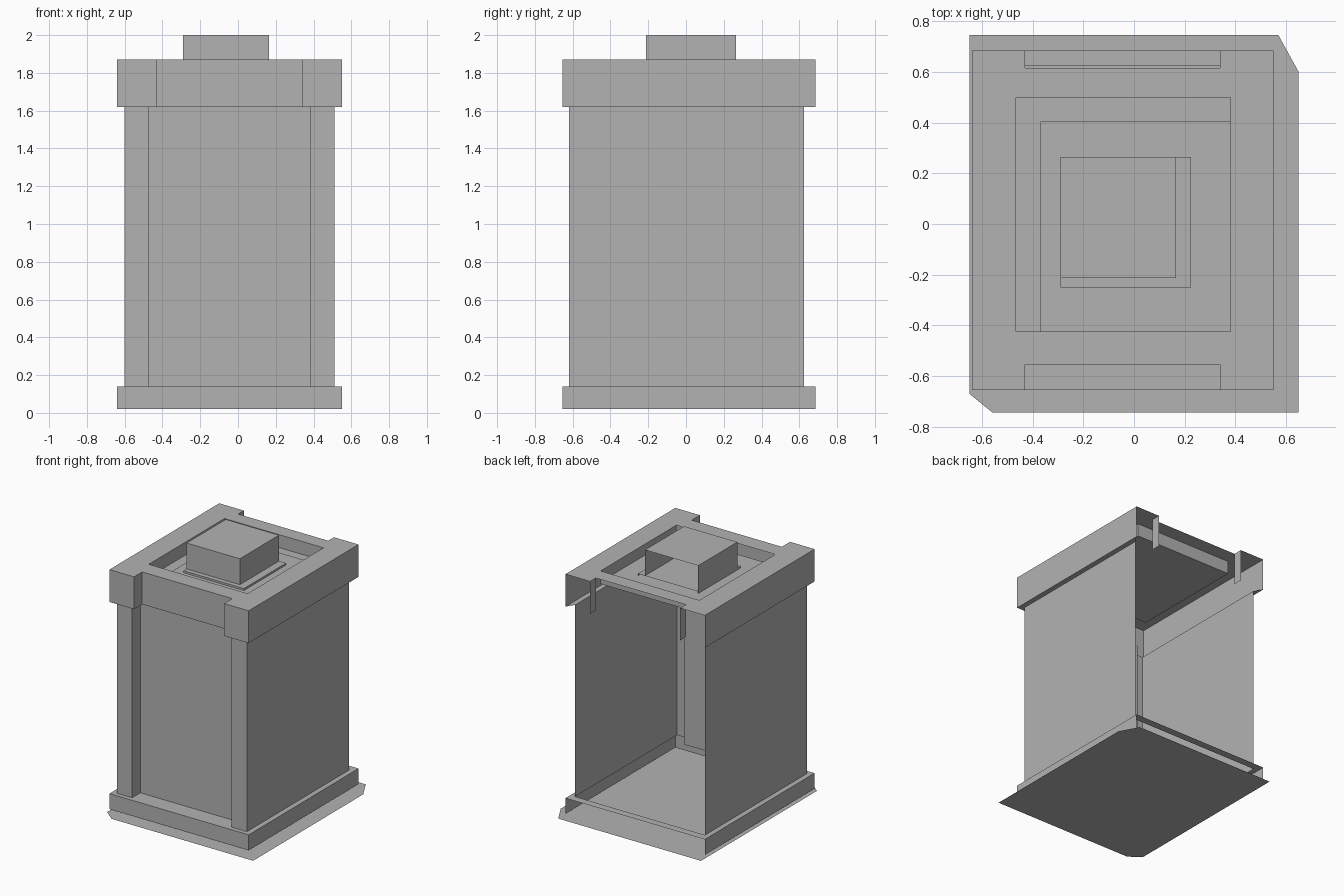
import bpy, bmesh

cube = bpy.data.objects.get("Cube")
if cube:
    bpy.data.objects.remove(cube, do_unlink=True)

GREY = (0.45, 0.45, 0.45, 1)
grey = bpy.data.materials.new("plain grey")
grey.use_nodes = True
grey.diffuse_color = GREY
grey.node_tree.nodes["Principled BSDF"].inputs["Base Color"].default_value = GREY


def finish(name, bm):
    mesh = bpy.data.meshes.new(name)
    bm.to_mesh(mesh)
    bm.free()
    mesh.materials.append(grey)
    obj = bpy.data.objects.new(name, mesh)
    bpy.context.collection.objects.link(obj)
    return obj


def wall(name, path, z0, z1):
    """Upright sheet along an open path, facing right of travel."""
    bm = bmesh.new()
    low = [bm.verts.new((x, y, z0)) for x, y in path]
    high = [bm.verts.new((x, y, z1)) for x, y in path]
    for i in range(len(path) - 1):
        bm.faces.new((low[i], low[i + 1], high[i + 1], high[i]))
    return finish(name, bm)


def sheet(name, loops, z, up=True):
    """Flat sheet; loops after the first are holes."""
    bm = bmesh.new()
    edges = []
    for loop in loops:
        vs = [bm.verts.new((x, y, z)) for x, y in loop]
        edges += [bm.edges.new((vs[i - 1], vs[i])) for i in range(len(vs))]
    bmesh.ops.triangle_fill(bm, edges=edges, use_beauty=True, normal=(0, 0, 1))
    for f in bm.faces:
        f.normal_update()
        if (f.normal.z > 0) != up:
            f.normal_flip()
    return finish(name, bm)


def rect(x0, x1, y0, y1):
    """Corners from back left around the front, for walls open at the back."""
    return [(x0, y1), (x0, y0), (x1, y0), (x1, y1)]


def block(name, outline, z0, z1):
    wall(name + "_sides", outline, z0, z1)
    sheet(name + "_top", [outline], z1)


def recessed(x0, x1, y0, y1, rx0, rx1, ry):
    """Rectangle with a recess in its front."""
    return [(x0, y1), (x0, y0), (rx0, y0), (rx0, ry),
            (rx1, ry), (rx1, y0), (x1, y0), (x1, y1)]


FLOOR, BASE, NECK, RIM = 0.02, 0.14, 1.62, 1.87
base = rect(-0.64, 0.55, -0.655, 0.685)
body = recessed(-0.60, 0.51, -0.62, 0.625, -0.47, 0.38, -0.52)
cap = recessed(-0.64, 0.55, -0.655, 0.685, -0.43, 0.34, -0.555)
well = rect(-0.465, 0.38, -0.425, 0.50)

# Ground sheet with two clipped corners
sheet("ground_sheet", [[(-0.56, -0.743), (0.65, -0.743), (0.65, 0.60),
                        (0.57, 0.745), (-0.65, 0.745), (-0.65, -0.67)]], 0)

# Base and body, open at the back
wall("base_sides", base, FLOOR, BASE)
sheet("base_ledge", [base, body], BASE)
wall("body_walls", body, BASE, NECK)

# Cap with front and back notches
wall("cap_sides", cap, NECK, RIM)
sheet("cap_underside", [cap + body[::-1]], NECK, up=False)
back_notch = [(0.34, 0.685), (0.34, 0.615), (-0.43, 0.615), (-0.43, 0.685)]
sheet("cap_top", [cap + back_notch, well], RIM)
wall("notch_side_left", back_notch[:2], NECK, RIM)
wall("notch_side_right", back_notch[2:], NECK, RIM)

# Sunken well, its tiers and the knob
WELL = 1.77
wall("well_walls", [well[1], well[0], well[3], well[2]], WELL, RIM)
sheet("well_floor", [well], WELL)
block("lower_tier", rect(-0.37, 0.38, -0.425, 0.405), WELL, WELL + 0.015)
block("upper_tier", rect(-0.29, 0.225, -0.25, 0.265), WELL + 0.015, WELL + 0.03)
block("knob", rect(-0.29, 0.165, -0.213, 0.265), WELL + 0.03, 2.0)
